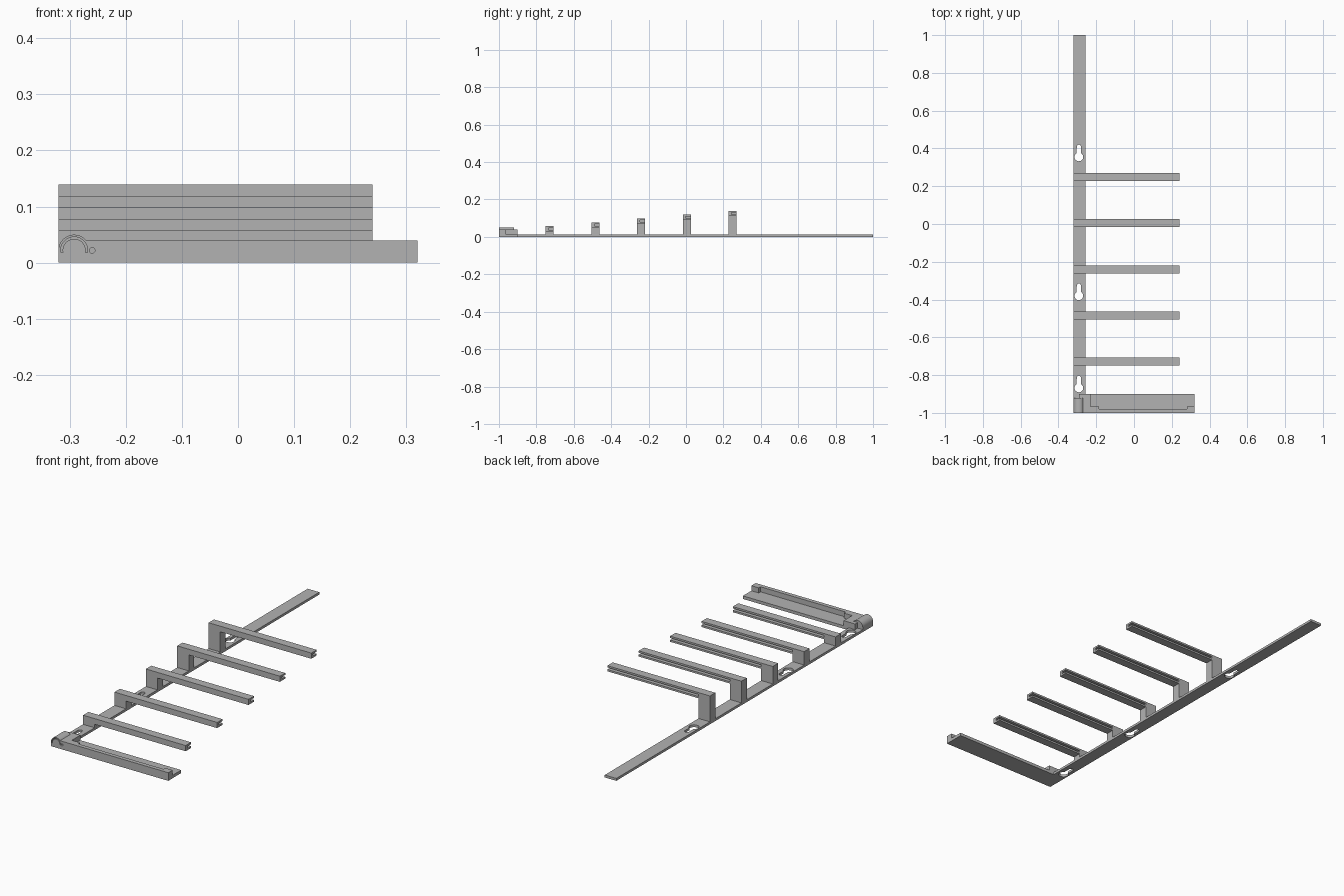
import bpy
import bmesh
from math import sin, cos, radians
from mathutils import Vector

if "Cube" in bpy.data.objects:
    bpy.data.objects.remove(bpy.data.objects["Cube"], do_unlink=True)

grey = bpy.data.materials.new("plain grey")
grey.use_nodes = True
colour = (0.45, 0.45, 0.45, 1)
grey.diffuse_color = colour
grey.node_tree.nodes["Principled BSDF"].inputs["Base Color"].default_value = colour


def prism(name, outlines, axis, lo, hi):
    """Extrude closed 2D outlines along an axis."""
    place = {"x": lambda a, b, t: (t, a, b),
             "y": lambda a, b, t: (a, t, b),
             "z": lambda a, b, t: (a, b, t)}[axis]
    bm = bmesh.new()
    for outline in outlines:
        face = bm.faces.new([bm.verts.new(place(a, b, lo)) for a, b in outline])
        grown = bmesh.ops.extrude_face_region(bm, geom=[face])
        verts = [g for g in grown["geom"] if isinstance(g, bmesh.types.BMVert)]
        bmesh.ops.translate(bm, verts=verts, vec=Vector(place(0, 0, hi - lo)))
    bmesh.ops.recalc_face_normals(bm, faces=bm.faces)
    mesh = bpy.data.meshes.new(name)
    bm.to_mesh(mesh)
    bm.free()
    mesh.materials.append(grey)
    obj = bpy.data.objects.new(name, mesh)
    bpy.context.collection.objects.link(obj)
    return obj


def rect(a0, a1, b0, b1):
    return [(a0, b0), (a1, b0), (a1, b1), (a0, b1)]


def arc(a, b, r, start, end, steps=24):
    angles = [radians(start + (end - start) * i / steps) for i in range(steps + 1)]
    return [(a + r * cos(t), b + r * sin(t)) for t in angles]


def activate(obj):
    bpy.ops.object.select_all(action="DESELECT")
    obj.select_set(True)
    bpy.context.view_layer.objects.active = obj


def cut(obj, cutter):
    cutter.hide_render = True
    mod = obj.modifiers.new("cut", "BOOLEAN")
    mod.operation = "DIFFERENCE"
    mod.solver = "EXACT"
    mod.object = cutter
    activate(obj)
    bpy.ops.object.modifier_apply(modifier=mod.name)
    bpy.data.objects.remove(cutter, do_unlink=True)


LEFT, INNER, TIP = -0.32, -0.257, 0.24
HUB = -0.292
THICK = 0.012

# Flat spine with keyhole mounting slots
spine = prism("spine", [rect(LEFT, INNER, -0.92, 1)], "z", 0, THICK)
keyholes = []
for y in (0.355, -0.38, -0.868):
    neck = arc(HUB, y + 0.054, 0.011, 0, 180, 10)
    keyholes.append(arc(HUB, y, 0.023, 120, 420) + neck)
cut(spine, prism("keyhole_cutter", keyholes, "z", -0.1, 0.1))

# Stepped arms: a post and a channel open towards the back
for i in range(5):
    y0 = -0.75 + 0.2445 * i
    y1 = y0 + 0.042
    top = 0.057 + 0.0206 * i
    prism(f"post_{i + 1}", [rect(y0, y1, THICK, top)], "x", LEFT, INNER)
    web = y0 + 0.015
    channel = [(y0, top - 0.028), (y1, top - 0.028), (y1, top - 0.019),
               (web, top - 0.019), (web, top - 0.009), (y1, top - 0.009),
               (y1, top), (y0, top)]
    prism(f"arm_{i + 1}", [channel], "x", INNER, TIP)

# Front corner block with rounded hump, arched slot and pin hole
outline = [(LEFT, 0), (-0.23, 0), (-0.23, 0.04)] + arc(HUB, 0.022, 0.028, 40, 180)
corner = prism("corner_block", [outline], "y", -1, -0.92)
arch = arc(HUB, 0.022, 0.024, -10, 190) + arc(HUB, 0.022, 0.0205, 190, -10)
pin = arc(-0.26, 0.022, 0.005, 0, 345, 23)
cut(corner, prism("slot_cutter", [arch, pin], "y", -1.1, -0.935))
activate(corner)
bpy.ops.object.shade_smooth_by_angle(angle=radians(25))
prism("corner_back", [rect(HUB, -0.23, 0, 0.04)], "y", -0.92, -0.9)

# Front shelf with a raised lip, thicker at both ends
prism("shelf", [rect(-0.23, 0.32, -1, -0.9)], "z", 0, 0.015)
lip = [(-0.23, -1), (0.32, -1), (0.32, -0.966), (0.28, -0.966),
       (0.28, -0.98), (-0.185, -0.98), (-0.185, -0.966), (-0.23, -0.966)]
prism("shelf_lip", [lip], "z", 0.015, 0.04)
